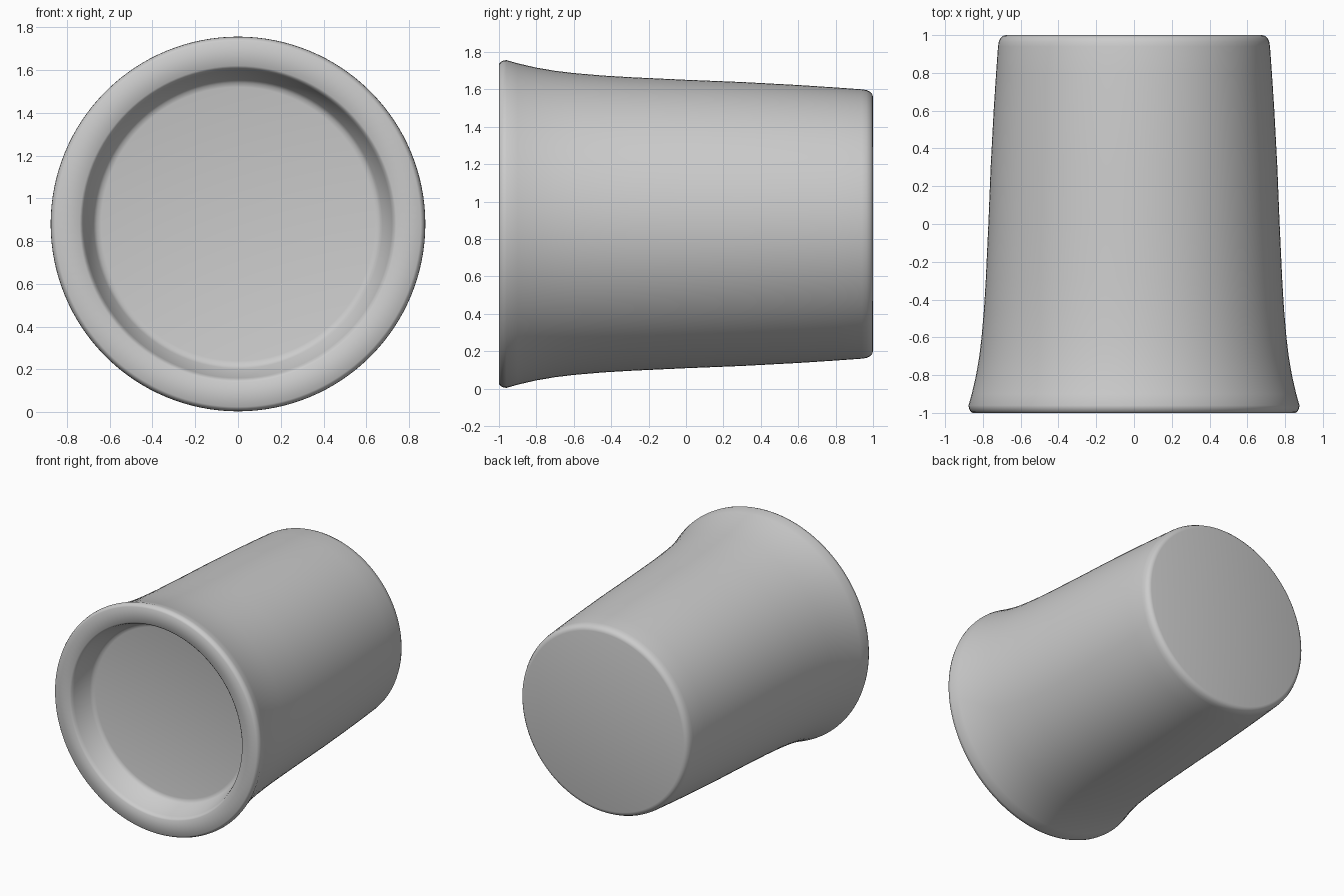
import bpy, bmesh, math
from mathutils import Vector

if "Cube" in bpy.data.objects:
    bpy.data.objects.remove(bpy.data.objects["Cube"])

AXIS_Z = 0.88
SEGMENTS = 128


def lathe(name, profile, segments):
    """Revolve (y, radius) points about a horizontal axis running along y."""
    bm = bmesh.new()
    verts = [bm.verts.new((r, y, AXIS_Z)) for y, r in profile]
    edges = [bm.edges.new(pair) for pair in zip(verts, verts[1:])]
    bmesh.ops.spin(bm, geom=verts + edges, cent=(0, 0, AXIS_Z), axis=(0, 1, 0),
                   angle=math.tau, steps=segments, use_duplicate=False)
    bmesh.ops.remove_doubles(bm, verts=bm.verts, dist=0.0005)
    bmesh.ops.recalc_face_normals(bm, faces=bm.faces)
    mesh = bpy.data.meshes.new(name)
    bm.to_mesh(mesh)
    bm.free()
    obj = bpy.data.objects.new(name, mesh)
    bpy.context.collection.objects.link(obj)
    return obj


# Recessed floor, tapered recess wall and flat front rim
recess = [(-0.82, 0), (-0.82, 0.64), (-0.825, 0.66), (-0.84, 0.675),
          (-0.97, 0.72), (-0.99, 0.728), (-1.0, 0.74)]
# Flared body sweeping back from the rim
body = [(-1.0, 0.855), (-0.992, 0.866), (-0.975, 0.874), (-0.96, 0.876),
        (-0.9, 0.859), (-0.8, 0.836), (-0.7, 0.819), (-0.6, 0.807),
        (-0.45, 0.794), (-0.3, 0.785), (0, 0.771), (0.3, 0.759),
        (0.6, 0.743), (0.8, 0.73), (0.94, 0.72)]
# Rounded edge into the flat closed end
end = [(0.965, 0.716), (0.985, 0.706), (0.996, 0.693), (1.0, 0.678), (1.0, 0)]

cup = lathe("flared_cup", recess + body + end, SEGMENTS)
bpy.context.view_layer.objects.active = cup
cup.select_set(True)
bpy.ops.object.shade_smooth_by_angle(angle=math.radians(40))
